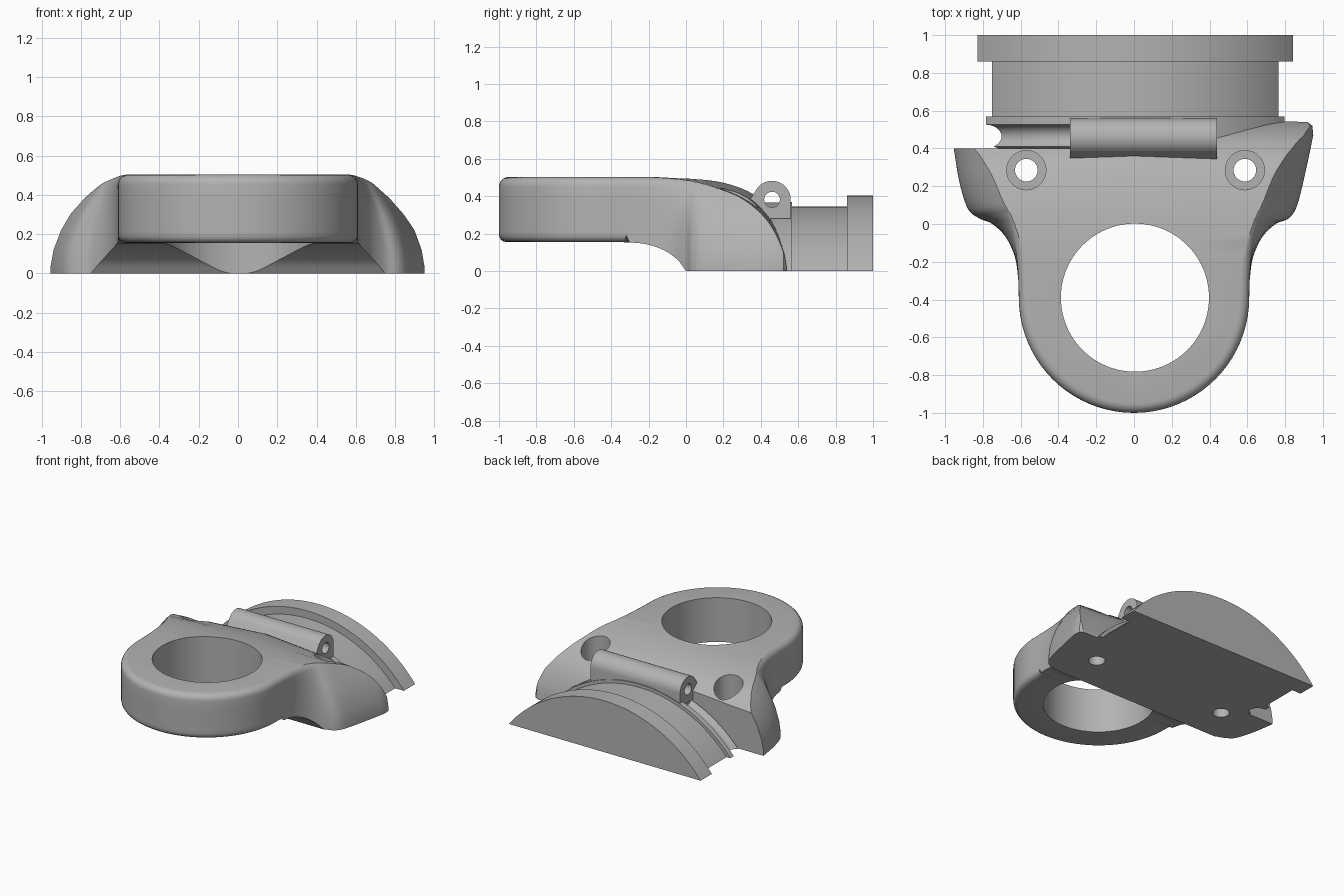
import bpy, bmesh, math
from mathutils import Vector

if "Cube" in bpy.data.objects:
    bpy.data.objects.remove(bpy.data.objects["Cube"], do_unlink=True)

grey = bpy.data.materials.new("plain grey")
grey.use_nodes = True
COLOUR = (0.45, 0.45, 0.45, 1)
grey.diffuse_color = COLOUR
grey.node_tree.nodes["Principled BSDF"].inputs["Base Color"].default_value = COLOUR


def loft(name, sections):
    """Solid through matching closed sections, capped at both ends."""
    bm = bmesh.new()
    rings = [[bm.verts.new(p) for p in s] for s in sections]
    n = len(rings[0])
    for a, b in zip(rings, rings[1:]):
        for i in range(n):
            j = (i + 1) % n
            bm.faces.new((a[i], a[j], b[j], b[i]))
    bm.faces.new(rings[0])
    bm.faces.new(rings[-1])
    bmesh.ops.recalc_face_normals(bm, faces=bm.faces)
    if bm.calc_volume(signed=True) < 0:
        bmesh.ops.reverse_faces(bm, faces=bm.faces)
    me = bpy.data.meshes.new(name)
    bm.to_mesh(me)
    bm.free()
    me.materials.append(grey)
    ob = bpy.data.objects.new(name, me)
    bpy.context.collection.objects.link(ob)
    return ob


def rod(name, centre, axis, radius, lo, hi, n=64):
    """Cylinder along x or z."""
    a, b = centre
    ring = [(a + radius * math.cos(2 * math.pi * i / n),
             b + radius * math.sin(2 * math.pi * i / n)) for i in range(n)]
    if axis == "x":
        return loft(name, [[(t, p, q) for p, q in ring] for t in (lo, hi)])
    return loft(name, [[(p, q, t) for p, q in ring] for t in (lo, hi)])


def boolean(ob, cutter, operation="DIFFERENCE"):
    mod = ob.modifiers.new("cut", "BOOLEAN")
    mod.operation, mod.object, mod.solver = operation, cutter, "EXACT"
    bpy.context.view_layer.objects.active = ob
    bpy.ops.object.modifier_apply(modifier=mod.name)
    bpy.data.objects.remove(cutter, do_unlink=True)


def smooth_curve(points, steps=5):
    """Catmull-Rom curve through 2D points."""
    p = [Vector(q) for q in points]
    p = [2 * p[0] - p[1]] + p + [2 * p[-1] - p[-2]]
    out = []
    for a, b, c, d in zip(p, p[1:], p[2:], p[3:]):
        for k in range(steps):
            t = k / steps
            out.append(0.5 * (2 * b + (c - a) * t + (2 * a - 5 * b + 4 * c - d) * t * t
                              + (3 * b - a - 3 * c + d) * t ** 3))
    return [tuple(v) for v in out] + [tuple(points[-1])]


# clamp body: rounded nose, and wings that flare out towards the base
RING_Y, RING_R = -0.39, 0.61
nose = [(RING_R * math.sin(a), RING_Y - RING_R * math.cos(a))
        for a in (math.pi * i / 40 - math.pi / 2 for i in range(41))]


def outline(waist, right_end, left_end, corner):
    right = smooth_curve(waist + right_end)
    left = smooth_curve(waist + left_end)
    return (nose + right + corner + [(-0.33, 0.58), (-0.33, 0.4)]
            + [(-x, y) for x, y in reversed(left)])


base = outline([(0.612, -0.3), (0.63, -0.18), (0.68, -0.07), (0.75, 0), (0.82, 0.03)],
               [(0.865, 0.1), (0.91, 0.28), (0.95, 0.47)],
               [(0.88, 0.08), (0.925, 0.22), (0.955, 0.4)],
               [(0.945, 0.52), (0.92, 0.54), (0.8, 0.56)])
crown = outline([(0.612, -0.3), (0.618, -0.18), (0.626, -0.09), (0.636, 0), (0.642, 0.06)],
                [(0.65, 0.13), (0.665, 0.3), (0.68, 0.47)],
                [(0.65, 0.11), (0.66, 0.23), (0.67, 0.4)],
                [(0.68, 0.52), (0.66, 0.54), (0.6, 0.56)])
TOP, ROUND = 0.503, 0.05


def level(z, inset=0):
    t = (max(z, 0) / TOP) ** 2
    pts = [Vector(p).lerp(Vector(q), t) for p, q in zip(base, crown)]
    ring = []
    for i, p in enumerate(pts):
        along = (pts[(i + 1) % len(pts)] - pts[i - 1]).normalized()
        ring.append((p.x - along.y * inset, p.y + along.x * inset, z))
    return ring


walls = [level(z) for z in (-0.05, 0.04, 0.12, 0.22, 0.3, 0.38)]
top_round = [level(TOP - ROUND + ROUND * math.sin(a), ROUND * (1 - math.cos(a)))
             for a in (math.radians(18 * i) for i in range(6))]
body = loft("clamp_body", walls + top_round)

# side section: cove underneath, back falling away more steeply at the wings
cove = smooth_curve([(-0.35, 0.155), (-0.22, 0.145), (-0.12, 0.112), (-0.045, 0.06), (0, 0)])
middle = smooth_curve([(0.55, 0), (0.535, 0.1), (0.5, 0.22), (0.45, 0.31), (0.36, 0.41),
                       (0.2, 0.472), (0, 0.495), (-0.3, 0.51)])
wing = smooth_curve([(0.54, 0), (0.52, 0.1), (0.47, 0.21), (0.4, 0.3), (0.3, 0.37),
                     (0.2, 0.415), (0, 0.48), (-0.3, 0.51)])


def side_section(x, top):
    return [(x, y, z) for y, z in [(-1.2, 0.155)] + cove + top + [(-1.2, 0.54)]]


boolean(body, loft("side_cutter", [side_section(-1, wing), side_section(0, middle),
                                   side_section(1, wing)]), "INTERSECT")

# large bore and two counterbored screw holes
boolean(body, rod("bore", (0.005, RING_Y), "z", 0.392, -0.2, 0.8, 96))
for x in (-0.57, 0.587):
    boolean(body, rod("screw_hole", (x, 0.285), "z", 0.06, -0.2, 0.8, 32))
    boolean(body, rod("counterbore", (x, 0.285), "z", 0.104, 0.15, 0.8, 48))

# rounded lower rim of the ring
bm = bmesh.new()
bm.from_mesh(body.data)
bmesh.ops.remove_doubles(bm, verts=bm.verts, dist=0.0001)
rim = [e for e in bm.edges
       if all(abs(v.co.z - 0.155) < 0.002 and v.co.y < -0.3
              and math.hypot(v.co.x, v.co.y - RING_Y) > 0.55 for v in e.verts)]
bmesh.ops.bevel(bm, geom=rim, offset=0.04, offset_type="OFFSET", segments=4,
                profile=0.5, affect="EDGES")
bm.to_mesh(body.data)
bm.free()

# half drum: groove, thin flange, barrel and end flange
DROP = 0.66


def drum_section(radius, y, start=-1, n=64):
    half = math.acos(DROP / radius)
    return [(0.007 + radius * math.sin(a), y, radius * math.cos(a) - DROP)
            for a in (half * (start + (1 - start) * i / n) for i in range(n + 1))]


groove = [(1.03 - 0.062 * math.sin(math.pi * i / 12), 0.464 - 0.062 * math.cos(math.pi * i / 12))
          for i in range(13)]
steps = [(0.98, 0.4)] + groove[2:] + [(1.03, 0.568), (1.005, 0.568), (1.005, 0.86),
                                      (1.064, 0.86), (1.064, 1)]
drum = loft("half_drum", [drum_section(r, y) for r, y in steps])

# the groove stops at the hinge, so the other side is filled up to the flange
filler = loft("groove_filler", [drum_section(1.027, y, start=0) + [(0.007, y, 0)]
                                for y in (0.42, 0.55)])

# hinge barrel with pin hole
HY, HZ, HR = 0.46, 0.382, 0.1
cap = [(HY + HR * math.cos(a), HZ + HR * math.sin(a))
       for a in (math.radians(8 * i) for i in range(19))]
profile = cap + [(0.335, 0.37), (0.335, 0.28), (0.56, 0.28)]
hinge = loft("hinge_barrel", [[(x, y, z) for y, z in profile] for x in (-0.34, 0.44)])
boolean(hinge, rod("pin_hole", (HY, HZ), "x", 0.042, -0.6, 0.6, 32))

# smooth shading with sharp edges kept
bpy.ops.object.select_all(action="DESELECT")
for ob in (body, drum, filler, hinge):
    ob.select_set(True)
bpy.context.view_layer.objects.active = body
bpy.ops.object.shade_smooth_by_angle(angle=math.radians(30))
